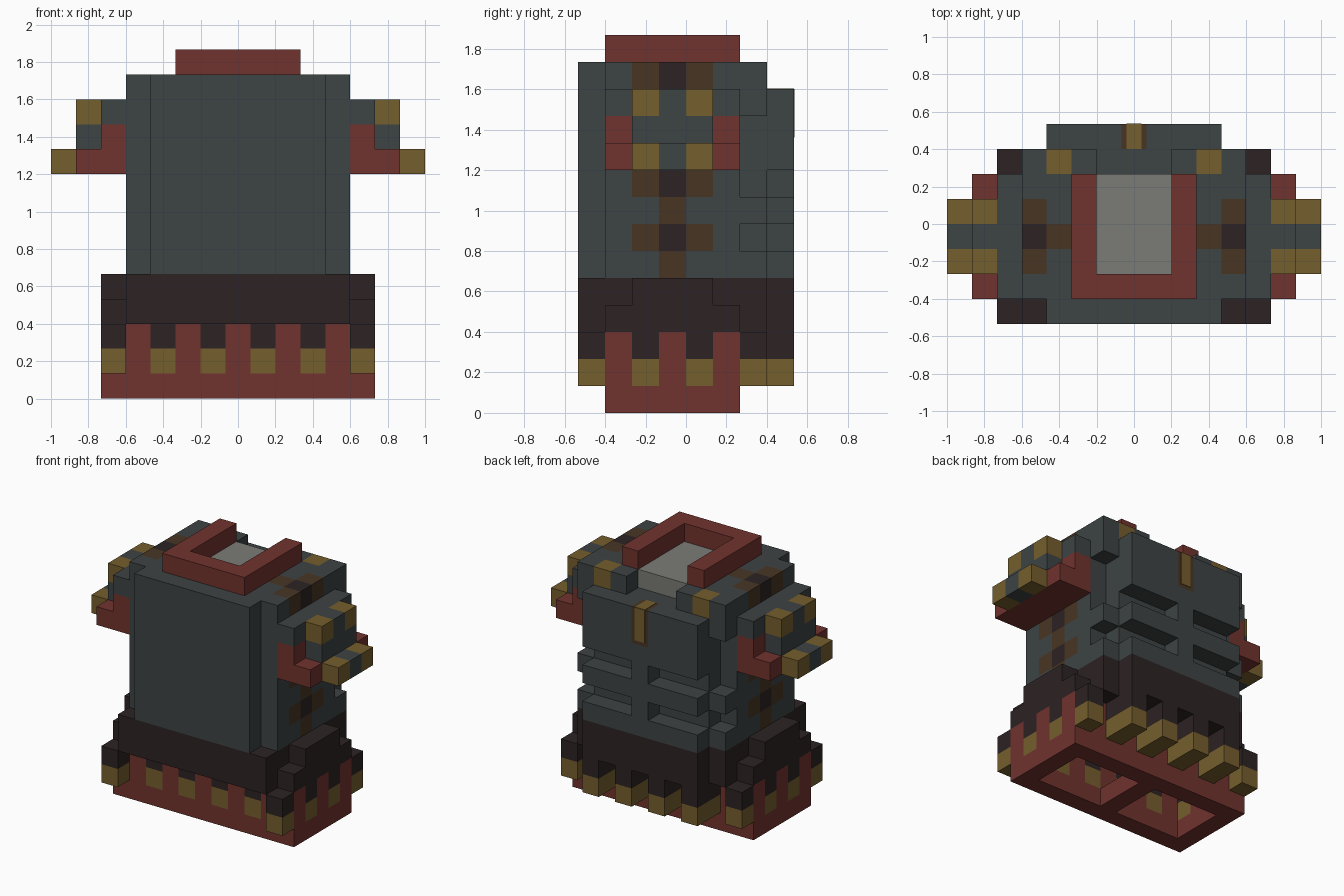
import bpy, bmesh
from mathutils import Vector

cube = bpy.data.objects.get("Cube")
if cube:
    bpy.data.objects.remove(cube, do_unlink=True)

U = 2 / 15  # size of one block


def linear(c):
    c /= 255
    return c / 12.92 if c < 0.04045 else ((c + 0.055) / 1.055) ** 2.4


PALETTE = {
    "slate": (61, 67, 67), "dark_leather": (45, 35, 35), "red_trim": (113, 51, 46),
    "gold": (117, 94, 45), "brown": (72, 53, 35), "pale_stone": (123, 124, 118),
}
NAMES = list(PALETTE)
MATS = []
for name, rgb in PALETTE.items():
    m = bpy.data.materials.new(name)
    m.use_nodes = True
    col = tuple(linear(c) for c in rgb) + (1,)
    m.diffuse_color = col
    bsdf = m.node_tree.nodes["Principled BSDF"]
    bsdf.inputs["Base Color"].default_value = col
    bsdf.inputs["Roughness"].default_value = 0.9
    MATS.append(m)

blocks = {}  # (x, y, z) -> (part, colour)


def fill(part, colour, xs, ys, zs, mirror=True):
    """Fill an inclusive range of blocks, mirrored over x."""
    for x in range(xs[0], xs[1] + 1):
        for y in range(ys[0], ys[1] + 1):
            for z in range(zs[0], zs[1] + 1):
                for s in ((1, -1) if mirror else (1,)):
                    blocks[(s * x, y, z)] = (part, colour)


def clear(xs, ys, zs):
    for x in range(xs[0], xs[1] + 1):
        for y in range(ys[0], ys[1] + 1):
            for z in range(zs[0], zs[1] + 1):
                blocks.pop((x, y, z), None)
                blocks.pop((-x, y, z), None)


# Hem: hollow red frame with a centre bar and tabs alternating with gold
for x in range(-5, 6):
    for y in range(-3, 2):
        if abs(x) == 5 or y in (-3, 1):
            tab = (y % 2 == 1) if abs(x) == 5 else (x % 2 == 0)
            for z, colour in enumerate(("red_trim", "gold", "dark_leather")):
                blocks[(x, y, z)] = ("hem", "red_trim" if tab else colour)
fill("hem", "red_trim", (0, 0), (-3, 1), (0, 0))

# Gold tipped studs at the corners and along the back
for x, y0, y1 in ((5, -4, -4), (5, 2, 2), (1, 2, 3), (3, 2, 3)):
    fill("hem_studs", "gold", (x, x), (y0, y1), (1, 1))
    fill("hem_studs", "dark_leather", (x, x), (y0, y1), (2, 2))

# Dark skirt
fill("skirt", "dark_leather", (0, 4), (-4, 2), (3, 4))
fill("skirt", "dark_leather", (0, 3), (3, 3), (3, 4))
fill("skirt", "dark_leather", (5, 5), (-3, 1), (3, 3))
fill("skirt", "dark_leather", (5, 5), (-2, 0), (4, 4))

# Torso with front panel
fill("torso", "slate", (0, 4), (-3, 1), (5, 12))
fill("torso", "slate", (0, 3), (-4, -4), (5, 12))

# Back: upper plate, shoulder corners, two ribs and a spine
fill("back_plate", "slate", (0, 3), (2, 2), (5, 12))
fill("back_plate", "slate", (4, 4), (2, 2), (11, 12))
fill("back_plate", "slate", (0, 3), (3, 3), (9, 11))
for z in (5, 7):
    fill("back_plate", "slate", (0, 4), (2, 2), (z, z))
    fill("back_plate", "slate", (0, 3), (3, 3), (z, z))
fill("back_plate", "slate", (0, 0), (3, 3), (5, 11))
clear((0, 1), (2, 2), (12, 12))
fill("back_plate", "gold", (3, 3), (2, 2), (12, 12))
fill("back_plate", "brown", (0, 0), (3, 3), (10, 11))

# Side and shoulder ornaments
for z in (6, 8, 12):
    fill("torso", "brown", (4, 4), (-2, 0), (z, z))
    fill("torso", "dark_leather", (4, 4), (-1, -1), (z, z))
for z in (5, 7):
    fill("torso", "brown", (4, 4), (-1, -1), (z, z))
fill("torso", "brown", (3, 3), (-1, -1), (12, 12))

# Neck and collar open at the back
fill("neck", "pale_stone", (0, 1), (-2, 1), (12, 12))
fill("collar", "red_trim", (0, 2), (-3, -3), (13, 13))
fill("collar", "red_trim", (2, 2), (-2, 1), (13, 13))

# Short stepped sleeves
fill("sleeves", "red_trim", (5, 6), (-3, 1), (9, 9))
fill("sleeves", "red_trim", (5, 5), (-3, 1), (10, 10))
fill("sleeves", "slate", (5, 5), (-3, 1), (11, 11))
fill("sleeves", "slate", (6, 6), (-2, 0), (10, 10))
for x, z in ((6, 11), (7, 9)):
    fill("sleeves", "gold", (x, x), (-2, 0), (z, z))
    fill("sleeves", "slate", (x, x), (-1, -1), (z, z))


def build(part):
    """Mesh the exposed faces of one part and merge flat areas."""
    bm = bmesh.new()
    for cell, (p, colour) in blocks.items():
        if p != part:
            continue
        centre = Vector((cell[0], cell[1] + 0.5, cell[2] + 0.5))
        for axis in range(3):
            for sign in (-1, 1):
                near = list(cell)
                near[axis] += sign
                if tuple(near) in blocks:
                    continue
                n, a, b = Vector(), Vector(), Vector()
                n[axis] = sign / 2
                a[(axis + 1) % 3] = 0.5
                b[(axis + 2) % 3] = sign / 2
                corners = (-a - b, a - b, a + b, b - a)
                f = bm.faces.new([bm.verts.new((centre + n + c) * U) for c in corners])
                f.material_index = NAMES.index(colour)
    bmesh.ops.remove_doubles(bm, verts=bm.verts[:], dist=0.001)
    bmesh.ops.dissolve_limit(bm, angle_limit=0.02, verts=bm.verts[:],
                             edges=bm.edges[:], delimit={'MATERIAL'})
    finish(part, bm)


def finish(name, bm):
    me = bpy.data.meshes.new(name)
    bm.to_mesh(me)
    bm.free()
    for m in MATS:
        me.materials.append(m)
    ob = bpy.data.objects.new(name, me)
    bpy.context.scene.collection.objects.link(ob)


for part in sorted({p for p, _ in blocks.values()}):
    build(part)


def plate(name, lo, hi):
    bm = bmesh.new()
    bmesh.ops.create_cube(bm, size=1)
    for v in bm.verts:
        v.co = [(l + h) / 2 + c * (h - l) for l, h, c in zip(lo, hi, v.co)]
    for f in bm.faces:
        f.material_index = NAMES.index("gold")
    finish(name, bm)


# Gold clasp inlay on the back and its top edge
plate("clasp_back", (-0.04, 4 * U - 0.003, 10.2 * U), (0.04, 4 * U + 0.003, 12 * U))
plate("clasp_top", (-0.04, 3 * U, 12 * U - 0.003), (0.04, 4 * U, 12 * U + 0.003))
